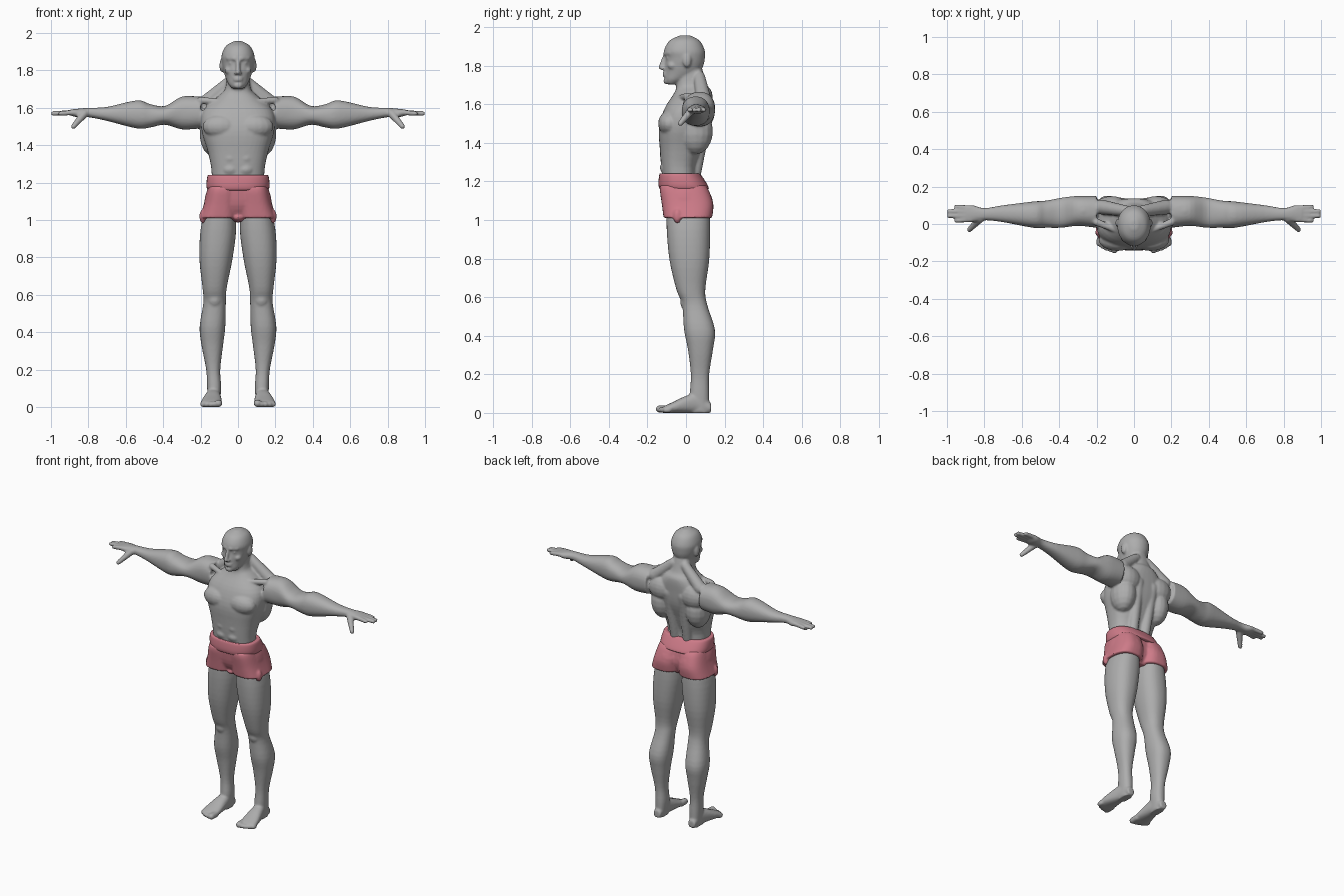
import bpy, bmesh, math
from mathutils import Vector

if "Cube" in bpy.data.objects:
    bpy.data.objects.remove(bpy.data.objects["Cube"], do_unlink=True)

BOTH, MIDDLE = (1, -1), (1,)


def material(name, colour):
    mat = bpy.data.materials.new(name)
    mat.use_nodes = True
    mat.diffuse_color = colour
    mat.node_tree.nodes["Principled BSDF"].inputs["Base Color"].default_value = colour
    return mat


def spline(before, start, end, after, t):
    """Smooth curve from start to end, guided by the neighbouring values."""
    leaving, arriving = (end - before) / 2, (after - start) / 2
    ease = t * t * (3 - 2 * t)
    return (start + (end - start) * ease
            + leaving * t * (1 - t) ** 2 - arriving * t * t * (1 - t))


def rounded(value, squareness):
    return math.copysign(abs(value) ** (2 / squareness), value)


def skin_rings(bm, rings, sides):
    """Join rings of points into a closed skin on each requested side."""
    for side in sides:
        loops = [[bm.verts.new((side * x, y, z)) for x, y, z in ring] for ring in rings]
        for low, high in zip(loops, loops[1:]):
            for k in range(len(low)):
                bm.faces.new((low[k - 1], low[k], high[k], high[k - 1]))
        bm.faces.new(loops[0])
        bm.faces.new(loops[-1])


def loft(bm, axis, sections, squareness=2.3, sides=BOTH, steps=4, segments=40):
    """Skin named sections given as (position, low a, high a, low b, high b)."""
    sections = list(sections.values())
    last = len(sections) - 1
    rows = []
    for i in range(last):
        near = [sections[min(max(i + k, 0), last)] for k in (-1, 0, 1, 2)]
        rows += [[spline(*values, step / steps) for values in zip(*near)]
                 for step in range(steps)]
    rows.append(sections[last])
    rings = []
    for position, a_low, a_high, b_low, b_high in rows:
        ring = []
        for k in range(segments):
            angle = math.tau * k / segments
            a_swing = rounded(math.cos(angle), squareness)
            b_swing = rounded(math.sin(angle), squareness)
            a = (a_low + a_high + (a_high - a_low) * a_swing) / 2
            b = (b_low + b_high + (b_high - b_low) * b_swing) / 2
            point = {"x": (position, a, b), "y": (a, position, b), "z": (a, b, position)}
            ring.append(point[axis])
        rings.append(ring)
    skin_rings(bm, rings, sides)


def centred(sections):
    """Expand (height, half width, front, back) to full symmetric sections."""
    return {name: (height, -half, half, front, back)
            for name, (height, half, front, back) in sections.items()}


def unit_ring(tilt, segments=16):
    angles = [math.tau * k / segments for k in range(segments)]
    return [Vector((math.cos(tilt) * math.cos(a), math.cos(tilt) * math.sin(a),
                    math.sin(tilt))) for a in angles]


def ball(bm, centre, radii, sides=BOTH, bands=10):
    tilts = [math.pi * ((i + 0.3) / (bands - 0.4) - 0.5) for i in range(bands)]
    rings = [[Vector(centre) + p * Vector(radii) for p in unit_ring(tilt)] for tilt in tilts]
    skin_rings(bm, rings, sides)


def tube(bm, start, end, thick, thin, sides=BOTH, bands=4):
    """Tapered limb with a round cap at each end."""
    start, end = Vector(start), Vector(end)
    turn = (end - start).to_track_quat("Z", "Y")
    tilts = [math.pi / 2 * i / bands for i in range(bands)]
    rings = [[start + turn @ p * thick for p in unit_ring(-tilt)] for tilt in reversed(tilts)]
    rings += [[end + turn @ p * thin for p in unit_ring(tilt)] for tilt in tilts]
    skin_rings(bm, rings, sides)


def finish(bm, name, mat, voxel=0):
    """Turn the collected shapes into one object, fused if a voxel size is given."""
    bmesh.ops.recalc_face_normals(bm, faces=bm.faces)
    for face in bm.faces:
        face.smooth = True
    mesh = bpy.data.meshes.new(name)
    bm.to_mesh(mesh)
    bm.free()
    mesh.materials.append(mat)
    obj = bpy.data.objects.new(name, mesh)
    bpy.context.collection.objects.link(obj)
    if voxel:
        fuse = obj.modifiers.new("fuse", "REMESH")
        fuse.mode, fuse.voxel_size, fuse.use_smooth_shade = "VOXEL", voxel, True
        relax = obj.modifiers.new("relax", "SMOOTH")
        relax.factor, relax.iterations = 0.5, 3


skin = material("grey skin", (0.42, 0.42, 0.42, 1))
cloth = material("pink cloth", (0.62, 0.2, 0.25, 1))

# Torso and neck
body = bmesh.new()
torso = {"hips": (1.05, .15, -.1, .1), "waist": (1.24, .14, -.125, .055),
         "ribs": (1.36, .16, -.135, .085), "chest": (1.48, .195, -.14, .125),
         "armpits": (1.58, .19, -.11, .135), "collar": (1.66, .11, -.06, .135),
         "neck": (1.7, .07, -.05, .11), "nape": (1.78, .06, -.05, .085)}
loft(body, "z", centred(torso), squareness=2.5, sides=MIDDLE)

# Chest, flank, shoulder blade and shoulder muscles
ball(body, centre=(.09, -.085, 1.5), radii=(.1, .06, .065))
ball(body, centre=(.13, .05, 1.46), radii=(.075, .09, .12))
ball(body, centre=(.12, .09, 1.56), radii=(.09, .06, .08))
ball(body, centre=(.27, .07, 1.58), radii=(.085, .08, .085))

# Muscles beside the spine, collar bones, neck muscles and stomach
tube(body, (.045, .04, 1.2), (.055, .1, 1.55), thick=.03, thin=.04)
tube(body, (.02, -.065, 1.63), (.2, .01, 1.64), thick=.01, thin=.02)
tube(body, (.045, .07, 1.74), (.17, .09, 1.63), thick=.03, thin=.04)
for row in range(3):
    ball(body, centre=(.04, -.11, 1.27 + .06 * row), radii=(.04, .025, .03))

# Arms
arm = {"armpit": (.2, -.02, .15, 1.49, 1.66), "shoulder": (.3, -.01, .15, 1.485, 1.66),
       "upper arm": (.39, -.02, .14, 1.51, 1.61), "elbow": (.47, -.02, .125, 1.495, 1.62),
       "forearm": (.54, -.02, .12, 1.49, 1.64), "lower forearm": (.7, .01, .1, 1.53, 1.605),
       "wrist": (.8, .02, .085, 1.55, 1.6), "palm": (.86, .01, .1, 1.55, 1.595),
       "knuckles": (.9, .01, .1, 1.56, 1.59)}
loft(body, "x", arm)

# Fingers, with the outer two shorter, and thumbs
for finger in range(4):
    y = .018 + finger / 40
    reach = .95 if finger in (0, 3) else .99
    tube(body, (.87, .8 * y + .01, 1.576), (reach, y, 1.57), thick=.015, thin=.012)
tube(body, (.82, .03, 1.57), (.88, -.03, 1.5), thick=.022, thin=.014)

# Legs
leg = {"hip": (1.08, .02, .17, -.1, .12), "thigh": (.95, .01, .2, -.1, .125),
       "lower thigh": (.79, .03, .206, -.085, .12), "above knee": (.64, .06, .19, -.05, .1),
       "knee": (.56, .065, .185, -.02, .11), "calf": (.43, .068, .205, -.01, .15),
       "lower calf": (.33, .08, .195, .01, .14), "shin": (.2, .095, .17, .025, .12),
       "ankle": (.1, .09, .165, .02, .12), "sole": (0, .1, .16, .02, .12)}
loft(body, "z", leg)
ball(body, centre=(.125, -.005, .575), radii=(.035, .025, .04))

# Feet and toes
foot = {"heel": (.13, .105, .155, 0, .05), "ankle": (.06, .095, .165, 0, .1),
        "instep": (0, .09, .18, 0, .088), "ball": (-.06, .086, .195, 0, .06),
        "toe root": (-.115, .086, .2, 0, .035)}
loft(body, "y", foot)
for toe in range(5):
    x = .104 + .021 * toe
    radius = .015 if toe else .02
    tip = -.137 + .002 * toe ** 2
    tube(body, (x, -.09, radius), (x, tip, radius), thick=radius, thin=radius)

# Head
head = {"chin": (1.703, .03, -.1, -.05), "jaw": (1.725, .05, -.11, 0),
        "mouth": (1.76, .066, -.11, .065), "cheeks": (1.8, .078, -.11, .09),
        "eyes": (1.84, .086, -.106, .098), "forehead": (1.88, .088, -.113, .097),
        "crown": (1.93, .066, -.085, .07), "top": (1.957, .02, -.03, .02)}
loft(body, "z", centred(head), squareness=2.1, sides=MIDDLE)

# Nose, nostrils, brows, eyes, cheekbones, lips, chin and ears
tube(body, (0, -.11, 1.85), (0, -.13, 1.79), thick=.01, thin=.013, sides=MIDDLE)
ball(body, centre=(.012, -.117, 1.785), radii=(.01, .013, .01))
tube(body, (.015, -.11, 1.863), (.055, -.085, 1.865), thick=.01, thin=.01)
ball(body, centre=(.034, -.09, 1.84), radii=(.016, .013, .01))
ball(body, centre=(.05, -.07, 1.8), radii=(.022, .026, .02))
for lip_height in (1.748, 1.761):
    ball(body, centre=(0, -.108, lip_height), radii=(.026, .014, .007), sides=MIDDLE)
ball(body, centre=(0, -.1, 1.72), radii=(.026, .018, .017), sides=MIDDLE)
ball(body, centre=(.088, .005, 1.826), radii=(.011, .022, .036))
finish(body, "body", skin, voxel=.007)

# Shorts: a core with a padded half on each side, leaving a centre seam
shorts = bmesh.new()
core = {"top": (1.19, .155, -.13, .09), "hips": (1.08, .175, -.115, .11),
        "crotch": (1, .06, -.07, .08)}
loft(shorts, "z", centred(core), squareness=2.5, sides=MIDDLE)
half = {"top": (1.18, 0, .158, -.132, .1), "under band": (1.15, 0, .167, -.135, .12),
        "hips": (1.08, 0, .184, -.125, .142), "hem": (1.01, 0, .207, -.116, .135)}
loft(shorts, "z", half, squareness=2.7)

# Seat, crotch and side flaps of the shorts
ball(shorts, centre=(.08, .07, 1.09), radii=(.08, .07, .075))
ball(shorts, centre=(0, -.02, 1.015), radii=(.04, .08, .028), sides=MIDDLE)
ball(shorts, centre=(.187, -.045, 1.02), radii=(.02, .022, .038))
finish(shorts, "shorts", cloth, voxel=.007)

# Waistband with rolled edges
band = bmesh.new()
roll = {"under edge": (1.158, .15, -.125, .1), "lower edge": (1.163, .164, -.138, .118),
        "middle": (1.19, .169, -.143, .107), "upper edge": (1.236, .163, -.138, .076),
        "top": (1.241, .15, -.128, .065)}
loft(band, "z", centred(roll), squareness=2.5, sides=MIDDLE)
finish(band, "waistband", cloth)
